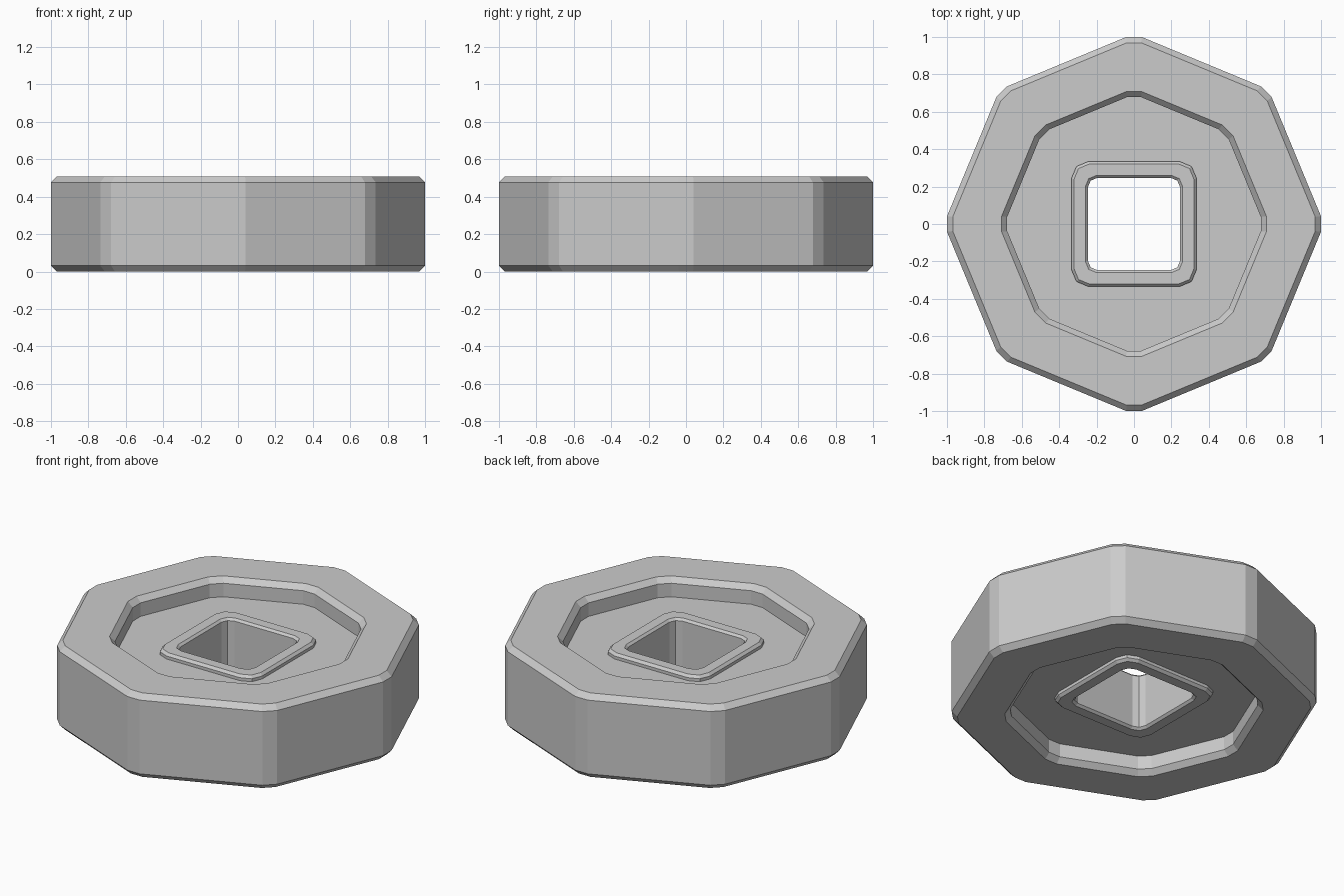
import bpy, bmesh, math

if "Cube" in bpy.data.objects:
    bpy.data.objects.remove(bpy.data.objects["Cube"])

HEIGHT = 0.508
MID = HEIGHT / 2


def octagon(reach, cut):
    """Octagon with small flats of half width `cut` on its corners."""
    pts = []
    for k in range(8):
        a = k * math.pi / 4
        c, s = math.cos(a), math.sin(a)
        for t in (-cut, cut):
            pts.append((reach * c - t * s, reach * s + t * c))
    return pts


def rounded_square(half, straight, segments=2):
    """Square with rounded corners; `straight` is where each corner starts."""
    r = half - straight
    pts = []
    for k in range(4):
        q = k * math.pi / 2
        cx = straight * (math.cos(q) - math.sin(q))
        cy = straight * (math.sin(q) + math.cos(q))
        for i in range(segments + 1):
            a = q + i / segments * math.pi / 2
            pts.append((cx + r * math.cos(a), cy + r * math.sin(a)))
    return pts


bm = bmesh.new()


def ring(pts, z):
    vs = [bm.verts.new((x, y, z)) for x, y in pts]
    es = [bm.edges.new((vs[i], vs[(i + 1) % len(vs)])) for i in range(len(vs))]
    return vs, es


def walls(a, b):
    n = len(a[0])
    for i in range(n):
        j = (i + 1) % n
        bm.faces.new((a[0][i], a[0][j], b[0][j], b[0][i]))


def flat(a, b):
    bmesh.ops.triangle_fill(bm, use_beauty=True, edges=a[1] + b[1])


sides = []
for sign in (-1, 1):
    def level(h):
        return MID + sign * (h - MID)
    # outer rim with chamfer
    rim_side = ring(octagon(1.0, 0.041), level(HEIGHT - 0.031))
    rim_top = ring(octagon(0.969, 0.038), level(HEIGHT))
    # octagonal recess with chamfered lip
    lip = ring(octagon(0.708, 0.041), level(HEIGHT))
    lip_low = ring(octagon(0.678, 0.038), level(HEIGHT - 0.031))
    floor = ring(octagon(0.678, 0.038), level(0.395))
    # raised square collar around the hole
    base = ring(rounded_square(0.334, 0.245), level(0.395))
    collar = ring(rounded_square(0.334, 0.245), level(0.413))
    collar_top = ring(rounded_square(0.32, 0.24), level(0.428))
    hole_top = ring(rounded_square(0.26, 0.2), level(0.428))
    hole = ring(rounded_square(0.247, 0.195), level(0.415))
    for a, b in ((rim_side, rim_top), (lip, lip_low), (lip_low, floor),
                 (base, collar), (collar, collar_top), (hole_top, hole)):
        walls(a, b)
    for a, b in ((rim_top, lip), (floor, base), (collar_top, hole_top)):
        flat(a, b)
    sides.append((rim_side, hole))

# outer wall and through-hole wall
walls(sides[0][0], sides[1][0])
walls(sides[0][1], sides[1][1])
bmesh.ops.recalc_face_normals(bm, faces=bm.faces[:])

mesh = bpy.data.meshes.new("octagonal_ring")
bm.to_mesh(mesh)
bm.free()
bpy.context.collection.objects.link(bpy.data.objects.new("octagonal_ring", mesh))
